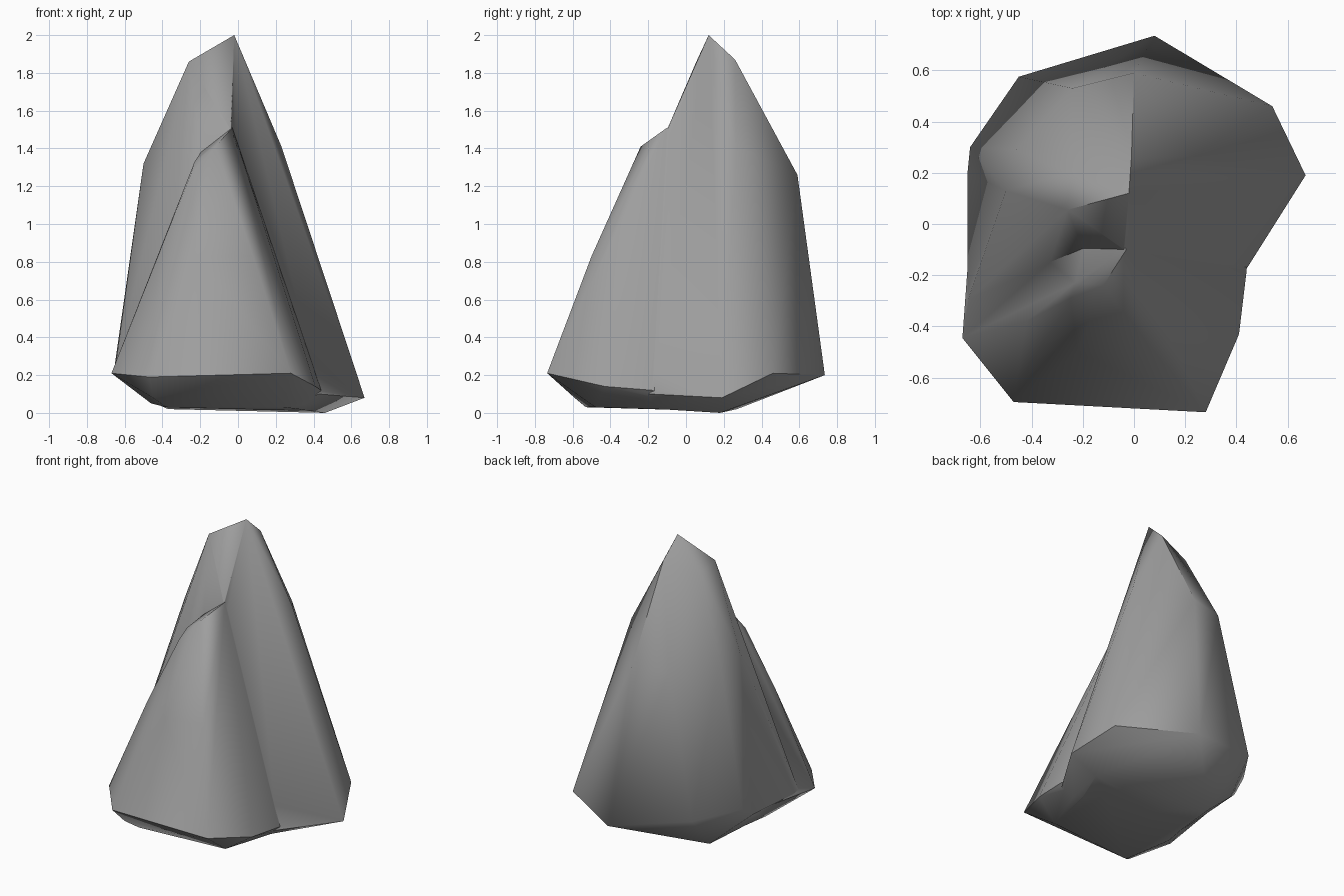
import bpy, bmesh, math

cube = bpy.data.objects.get("Cube")
if cube:
    bpy.data.objects.remove(cube, do_unlink=True)

# Single stone colour
stone = bpy.data.materials.new("stone_grey")
stone.use_nodes = True
grey = (0.34, 0.34, 0.34, 1)
stone.diffuse_color = grey
bsdf = stone.node_tree.nodes["Principled BSDF"]
bsdf.inputs["Base Color"].default_value = grey
bsdf.inputs["Roughness"].default_value = 0.9


def chiselled_rock(name, corners):
    """Wrap a convex stone around its corner points, sharp only at the rim."""
    bm = bmesh.new()
    for co in corners:
        bm.verts.new(co)
    hull = bmesh.ops.convex_hull(bm, input=bm.verts[:])
    loose = {v for v in hull["geom_interior"] + hull["geom_unused"]
             if isinstance(v, bmesh.types.BMVert)}
    bmesh.ops.delete(bm, geom=list(loose), context="VERTS")
    bmesh.ops.recalc_face_normals(bm, faces=bm.faces[:])
    for face in bm.faces:
        face.smooth = True
    mesh = bpy.data.meshes.new(name)
    bm.to_mesh(mesh)
    bm.free()
    mesh.set_sharp_from_angle(angle=math.radians(55))
    mesh.materials.append(stone)
    obj = bpy.data.objects.new(name, mesh)
    bpy.context.collection.objects.link(obj)
    return obj


# Tall rear rock: peak, shoulders, rim of the foot, underside
peak = [(-.02, .12, 2), (-.26, .055, 1.86), (-.25, .2, 1.81), (-.01, .26, 1.87)]
shoulders = [(.23, .264, 1.41), (-.5, .13, 1.32), (-.46, .29, 1.32),
             (0, .59, 1.26), (-.24, .53, 1.26), (-.04, -.1, 1.5)]
rim = [(.67, .19, .08), (.54, .46, .21), (.08, .735, .2), (-.45, .575, .31),
       (-.64, .3, .34), (-.65, .2, .27), (-.65, -.3, .24), (.43, -.19, .1)]
underside = [(.46, .18, 0), (-.37, .27, .02), (-.55, .28, .18),
             (-.46, -.21, .06), (.24, -.3, .03)]
tall_rock = chiselled_rock("tall_rock", peak + shoulders + rim + underside)

# Lower spur growing out of the front
spur_top = [(-.03, -.1, 1.51), (-.12, -.24, 1.41), (-.23, -.23, 1.33),
            (-.25, -.29, 1.26), (-.15, .1, 1.45)]
spur_waist = [(-.42, -.38, .84), (.08, -.5, .83), (-.22, -.5, .83)]
spur_rim = [(-.67, -.445, .21), (-.47, -.695, .19), (.28, -.735, .21),
            (.41, -.43, .14), (.44, -.18, .12), (-.65, -.3, .235),
            (-.63, .1, .26)]
spur_underside = [(-.45, -.59, .08), (-.38, -.53, .03), (.24, -.48, .03),
                  (.4, .15, .01), (-.37, .2, .03), (-.46, -.21, .05)]
front_spur = chiselled_rock(
    "front_spur", spur_top + spur_waist + spur_rim + spur_underside)

# Fuse both stones into one skin
fuse = tall_rock.modifiers.new("fuse_spur", "BOOLEAN")
fuse.operation = "UNION"
fuse.solver = "EXACT"
fuse.object = front_spur
front_spur.hide_render = True
front_spur.hide_viewport = True
